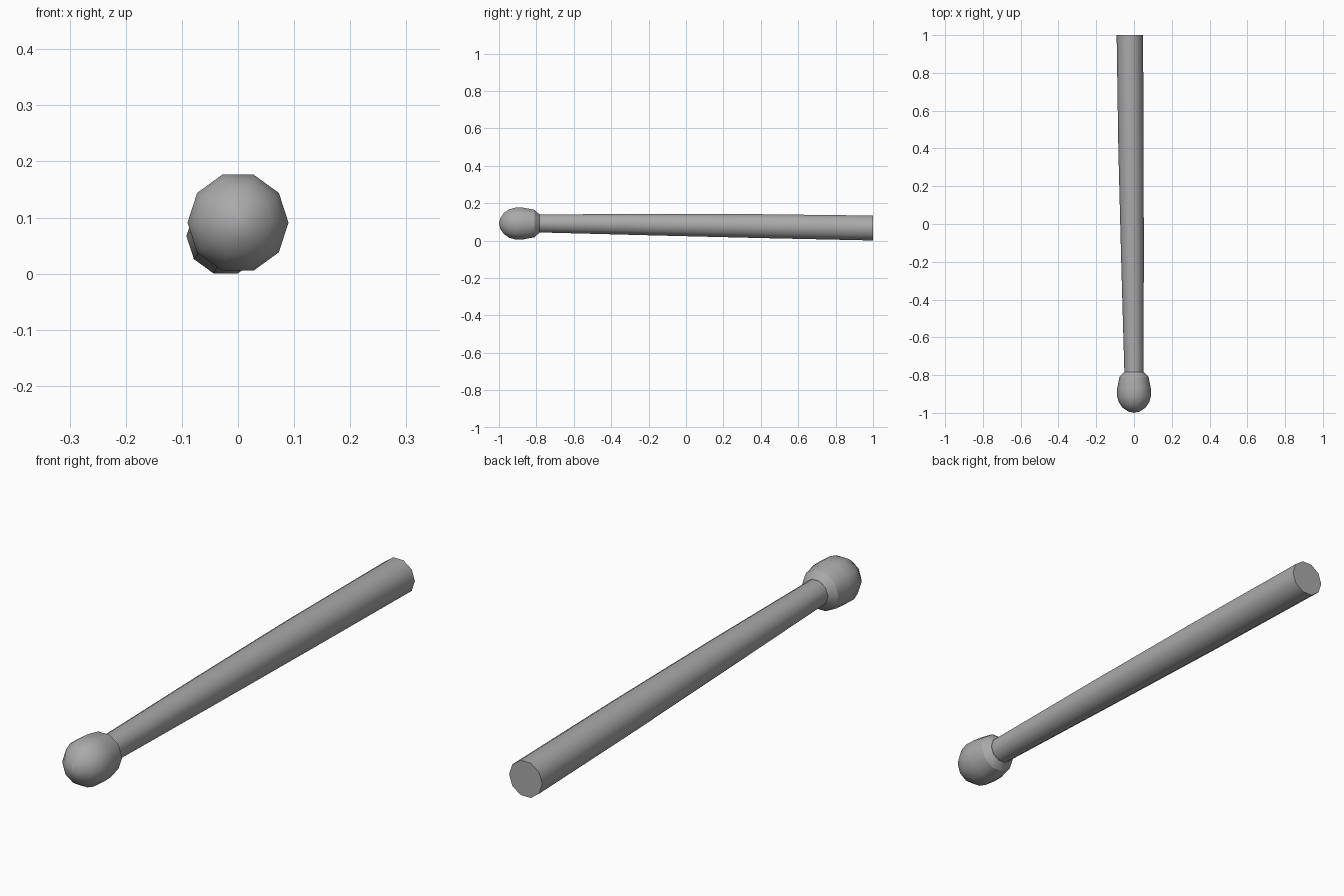
import bpy, bmesh, math

cube = bpy.data.objects.get("Cube")
if cube:
    bpy.data.objects.remove(cube, do_unlink=True)

SIDES = 10

grey = bpy.data.materials.new("plain grey")
grey.use_nodes = True
grey.diffuse_color = (0.4, 0.4, 0.4, 1)
grey.node_tree.nodes["Principled BSDF"].inputs["Base Color"].default_value = (0.4, 0.4, 0.4, 1)


def loft(name, rings, sharp):
    """Skin ten-sided rings (y, centre x, centre z, radius); sharp lists crisp rings."""
    bm = bmesh.new()
    loops = []
    for y, cx, cz, r in rings:
        angles = [math.tau * k / SIDES for k in range(SIDES)]
        loops.append([bm.verts.new((cx + r * math.cos(a), y, cz + r * math.sin(a)))
                      for a in angles])
    for a, b in zip(loops, loops[1:]):
        for k in range(SIDES):
            n = (k + 1) % SIDES
            bm.faces.new((a[k], a[n], b[n], b[k]))
    bm.faces.new(loops[0])
    bm.faces.new(loops[-1])
    bmesh.ops.remove_doubles(bm, verts=bm.verts, dist=0.0002)
    bmesh.ops.recalc_face_normals(bm, faces=bm.faces)
    for f in bm.faces:
        f.smooth = True
    crisp = [rings[i][0] for i in sharp]
    for e in bm.edges:
        if any(all(abs(v.co.y - y) < 1e-4 for v in e.verts) for y in crisp):
            e.smooth = False
    mesh = bpy.data.meshes.new(name)
    bm.to_mesh(mesh)
    bm.free()
    mesh.materials.append(grey)
    obj = bpy.data.objects.new(name, mesh)
    bpy.context.collection.objects.link(obj)
    return obj


# Slightly bowed, tapering shaft
loft("shaft", [(-0.82, 0, 0.092, 0.05), (-0.19, -0.008, 0.085, 0.06),
               (0.4, -0.016, 0.077, 0.067), (1, -0.022, 0.067, 0.07)], (0, -1))

# Rounded tip with a bevelled collar closing on the shaft
profile = [(-1, 0.0001), (-0.993, 0.03), (-0.973, 0.06), (-0.945, 0.08), (-0.91, 0.09),
           (-0.87, 0.089), (-0.81, 0.077), (-0.784, 0.052)]
loft("head", [(y, 0, 0.091, r) for y, r in profile], (-2, -1))
